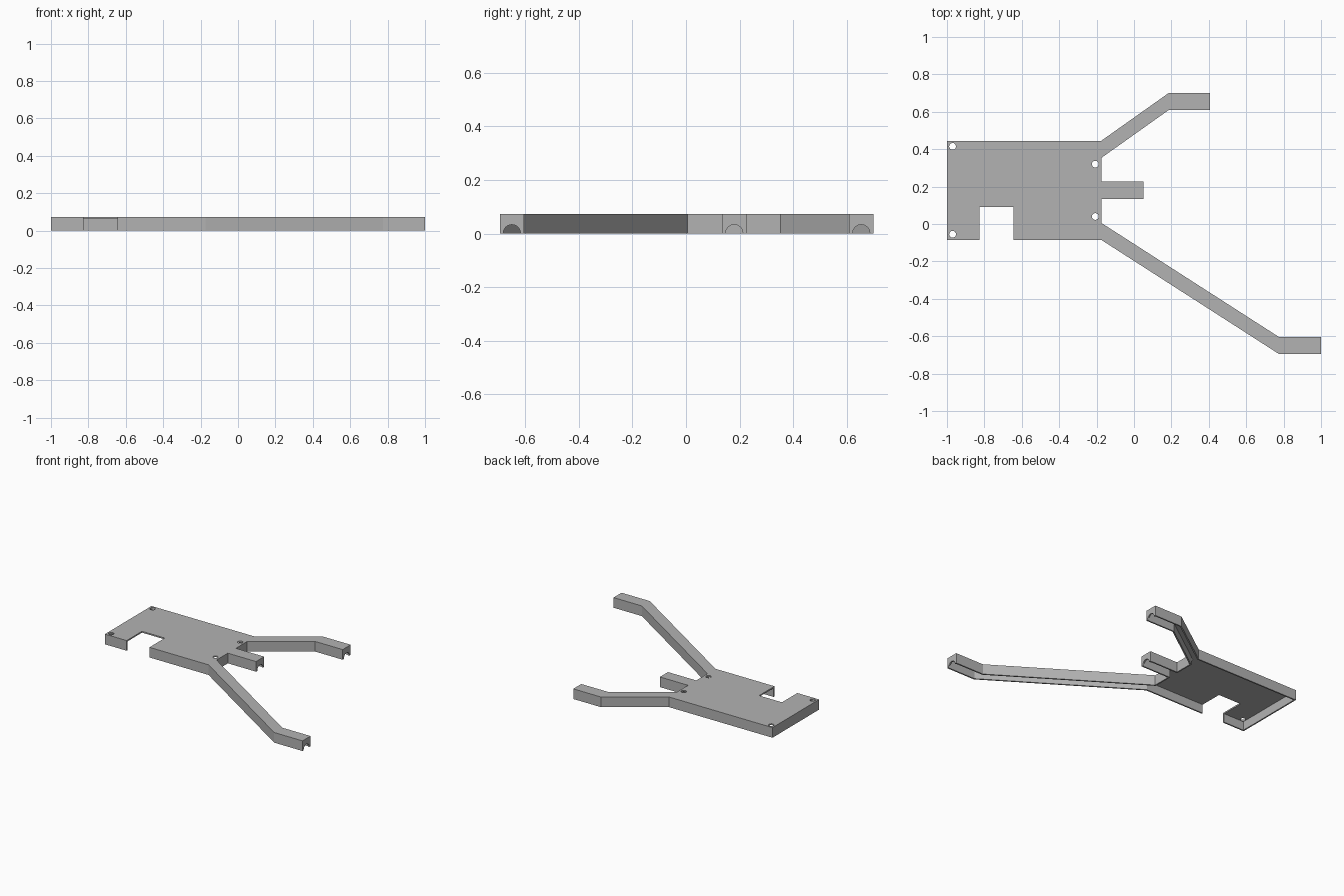
import bpy, bmesh
from math import pi
from mathutils import Vector, Matrix

cube = bpy.data.objects.get("Cube")
if cube:
    bpy.data.objects.remove(cube)

HEIGHT, WALL, TOP = 0.073, 0.01, 0.01

grey = bpy.data.materials.new("plain grey")
grey.use_nodes = True
grey.diffuse_color = (0.45, 0.45, 0.45, 1)
grey.node_tree.nodes["Principled BSDF"].inputs["Base Color"].default_value = grey.diffuse_color


def add_object(name, bm):
    bmesh.ops.recalc_face_normals(bm, faces=bm.faces)
    mesh = bpy.data.meshes.new(name)
    bm.to_mesh(mesh)
    bm.free()
    mesh.materials.append(grey)
    obj = bpy.data.objects.new(name, mesh)
    bpy.context.collection.objects.link(obj)
    return obj


def prism(name, points, low, high):
    bm = bmesh.new()
    face = bm.faces.new([bm.verts.new((p[0], p[1], low)) for p in points])
    new = bmesh.ops.extrude_face_region(bm, geom=[face])["geom"]
    bmesh.ops.translate(bm, vec=(0, 0, high - low),
                        verts=[v for v in new if isinstance(v, bmesh.types.BMVert)])
    return add_object(name, bm)


def cylinder(name, centre, radius, depth, turn=Matrix()):
    bm = bmesh.new()
    bmesh.ops.create_cone(bm, cap_ends=True, segments=32, radius1=radius, radius2=radius,
                          depth=depth, matrix=Matrix.Translation(centre) @ turn)
    return add_object(name, bm)


def inset(points, width):
    """Move each edge of a counter-clockwise outline inward by width."""
    result = []
    for i, p in enumerate(points):
        p, before, after = Vector(p), Vector(points[i - 1]), Vector(points[(i + 1) % len(points)])
        d1, d2 = (p - before).normalized(), (after - p).normalized()
        n1, n2 = Vector((-d1.y, d1.x)), Vector((-d2.y, d2.x))
        result.append(p + (n1 + n2) * width / (1 + n1.dot(n2)))
    return result


# Outline of the body with its three arms, counter-clockwise
outline = [(-1, -0.085), (-0.175, -0.085), (0.775, -0.695), (1, -0.695), (1, -0.604),
           (0.775, -0.604), (-0.175, 0.006), (-0.175, 0.134), (0.05, 0.134), (0.05, 0.226),
           (-0.175, 0.226), (-0.175, 0.353), (0.185, 0.609), (0.407, 0.609), (0.407, 0.7),
           (0.185, 0.7), (-0.175, 0.445), (-1, 0.445)]
cover = prism("cover_shell", outline, 0, HEIGHT)

# Hollow underside and the open notch
cutters = [prism("hollow_cutter", inset(outline, WALL), -0.05, HEIGHT - TOP)]
notch = [(-0.827, -0.2), (-0.645, -0.2), (-0.645, 0.09), (-0.827, 0.09)]
cutters.append(prism("notch_cutter", notch, -0.06, 0.2))

# Screw holes
for x, y in [(-0.97, 0.415), (-0.97, -0.055), (-0.207, 0.32), (-0.207, 0.04)]:
    cutters.append(cylinder("screw_hole_cutter", (x, y, HEIGHT), 0.018, 0.06))

# Half-round cable openings in the arm ends
for x, y in [(1, -0.65), (0.05, 0.18), (0.407, 0.654)]:
    cutters.append(cylinder("cable_hole_cutter", (x, y, 0.001), 0.032, 0.06,
                            Matrix.Rotation(pi / 2, 4, "Y")))

for cutter in cutters:
    mod = cover.modifiers.new(cutter.name, "BOOLEAN")
    mod.operation = "DIFFERENCE"
    mod.solver = "EXACT"
    mod.object = cutter
    cutter.hide_render = True
    cutter.hide_set(True)
